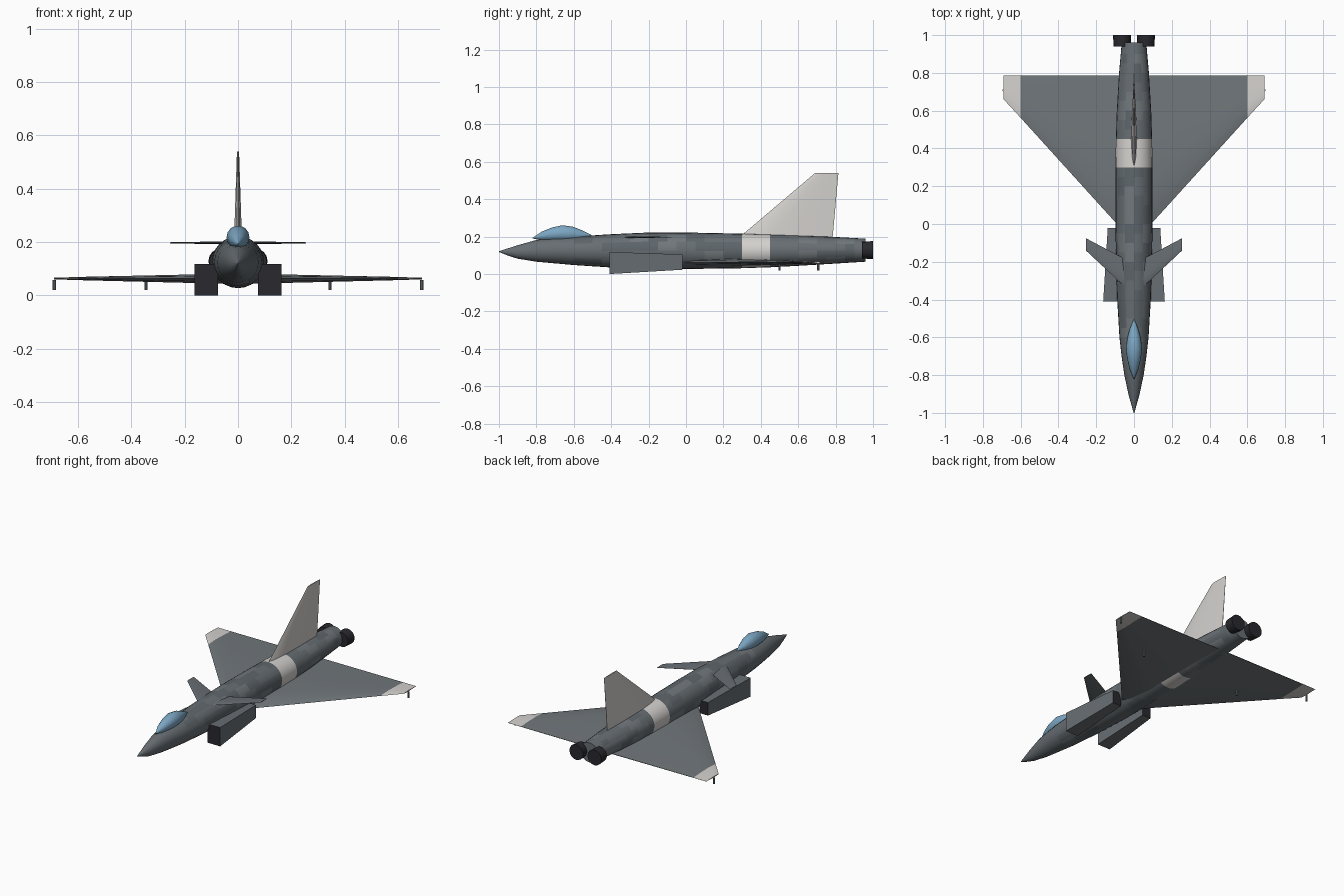
import bpy, bmesh, math, random
from mathutils import Vector

if "Cube" in bpy.data.objects:
    bpy.data.objects.remove(bpy.data.objects["Cube"])

random.seed(4)


def mat(name, r, g, b):
    m = bpy.data.materials.new(name)
    m.diffuse_color = (r, g, b, 1)
    m.use_nodes = True
    m.node_tree.nodes["Principled BSDF"].inputs["Base Color"].default_value = m.diffuse_color
    return m


GREY = mat("hull_grey", .135, .155, .17)
GREY_DARK = mat("hull_grey_dark", .11, .13, .145)
GREY_LIGHT = mat("hull_grey_light", .165, .185, .2)
PALE = mat("pale_grey", .66, .64, .62)
BLACK = mat("black", .022, .022, .028)
GLASS = mat("canopy_blue", .2, .38, .54)


def loft(name, rings, mats, pick=None, angle=30):
    """Skin closed rings of equal length; pick(ring, segment) gives a material slot."""
    bm = bmesh.new()
    vs = [[bm.verts.new(p) for p in ring] for ring in rings]
    n = len(rings[0])
    for i in range(len(vs) - 1):
        for j in range(n):
            k = (j + 1) % n
            f = bm.faces.new((vs[i][j], vs[i][k], vs[i + 1][k], vs[i + 1][j]))
            f.material_index = pick(i, j) if pick else 0
    for i, end in ((-1, vs[0]), (len(vs) - 1, vs[-1])):
        f = bm.faces.new(end)
        f.material_index = pick(i, -1) if pick else 0
    bmesh.ops.recalc_face_normals(bm, faces=bm.faces)
    me = bpy.data.meshes.new(name)
    bm.to_mesh(me)
    bm.free()
    for m in mats:
        me.materials.append(m)
    ob = bpy.data.objects.new(name, me)
    bpy.context.collection.objects.link(ob)
    bpy.ops.object.select_all(action='DESELECT')
    ob.select_set(True)
    bpy.context.view_layer.objects.active = ob
    if angle:
        bpy.ops.object.shade_smooth_by_angle(angle=math.radians(angle))
    return ob


def oval(cx, y, cz, rx, rz, n):
    return [(cx + rx * math.cos(2 * math.pi * j / n), y,
             cz + rz * math.sin(2 * math.pi * j / n)) for j in range(n)]


def foil(lead, trail, half, normal):
    """Thin lens section between a leading and trailing point."""
    lead, trail, normal = Vector(lead), Vector(trail), Vector(normal)
    shape = [(.08, .6), (.3, 1), (.6, .75), (1, .08)]
    up = [lead.lerp(trail, t) + normal * half * h for t, h in shape]
    down = [lead.lerp(trail, t) - normal * half * h for t, h in reversed(shape)]
    return [lead] + up + down


def interp(table, y):
    for a, b in zip(table, table[1:]):
        if y <= b[0]:
            t = (y - a[0]) / (b[0] - a[0])
            return [p + (q - p) * t for p, q in zip(a, b)]
    return table[-1]


# Fuselage: y, half width, bottom z, top z
body = [(-1, .002, .118, .122), (-.95, .016, .098, .138), (-.9, .03, .082, .154),
        (-.8, .051, .066, .182), (-.7, .066, .057, .194), (-.6, .077, .048, .2),
        (-.4, .089, .035, .213), (-.2, .095, .028, .222), (0, .098, .027, .222),
        (.3, .098, .031, .216), (.45, .096, .036, .212), (.6, .091, .044, .206),
        (.8, .079, .056, .198), (.96, .065, .066, .189)]
ys = [-1, -.975, -.95, -.9, -.85] + [-.8 + .05 * i for i in range(36)] + [.96]
rings = []
for y in ys:
    _, w, lo, hi = interp(body, y)
    rings.append(oval(0, y, (lo + hi) / 2, w, (hi - lo) / 2, 24))
patches = {}


def camo(i, j):
    if j < 0:
        return 0
    mid = (ys[i] + ys[i + 1]) / 2
    if .3 < mid < .45:
        return 3
    if mid < -.6 or mid > .9:
        return 0
    key = ((i + j // 2 % 2) // 2, j // 2)
    if key not in patches:
        patches[key] = random.choice((0, 0, 1, 2))
    return patches[key]


loft("fuselage", rings, [GREY, GREY_DARK, GREY_LIGHT, PALE], camo)

# Canopy
canopy = [(-.82, .002, .19, .194), (-.77, .022, .18, .228), (-.715, .036, .175, .25),
          (-.66, .043, .172, .262), (-.605, .036, .175, .254), (-.555, .022, .182, .234),
          (-.505, .002, .204, .208)]
loft("canopy", [oval(0, y, (lo + hi) / 2, w, (hi - lo) / 2, 14) for y, w, lo, hi in canopy], [GLASS])

# Tail fin
X = (1, 0, 0)
loft("tail_fin", [foil((0, .26, .175), (0, .782, .175), .016, X),
                  foil((0, .69, .54), (0, .815, .54), .004, X)], [PALE])

Z = (0, 0, 1)
for side, s in (("left", -1), ("right", 1)):
    # Delta wing with pale tip
    loft(side + "_wing",
         [foil((s * x, le, z), (s * x, .785, z), h, Z)
          for x, le, z, h in ((0, -.1, .062, .02), (.6, .562, .063, .006), (.69, .66, .063, .003))],
         [GREY_LIGHT, PALE], lambda i, j: int(i >= 1))

    # Canard
    loft(side + "_canard",
         [foil((s * .02, -.36, .197), (s * .02, -.2, .197), .006, Z),
          foil((s * .255, -.14, .197), (s * .255, -.075, .197), .002, Z)], [GREY])

    # Air intake box, dark mouth at the front
    def box(y, x0, x1, z0, z1):
        return [(s * x0, y, z0), (s * x1, y, z0), (s * x1, y, z1), (s * x0, y, z1)]
    loft(side + "_intake", [box(-.41, .075, .163, 0, .118), box(-.02, .08, .139, .023, .105)],
         [GREY, BLACK], lambda i, j: int(j < 0), angle=0)

    # Engine nozzle
    loft(side + "_nozzle", [oval(s * .063, y, .128, r, r, 16) for y, r in ((.94, .045), (1, .048))],
         [BLACK])

    # Small pods hanging under the wing
    for part, x, y in (("inner", .345, .5), ("outer", .69, .708)):
        loft(f"{side}_{part}_pod",
             [[(s * x + .0065 * math.cos(a * math.pi / 4), y + .0065 * math.sin(a * math.pi / 4), z)
               for a in range(8)] for z in (.02, .058)], [GREY_LIGHT])
